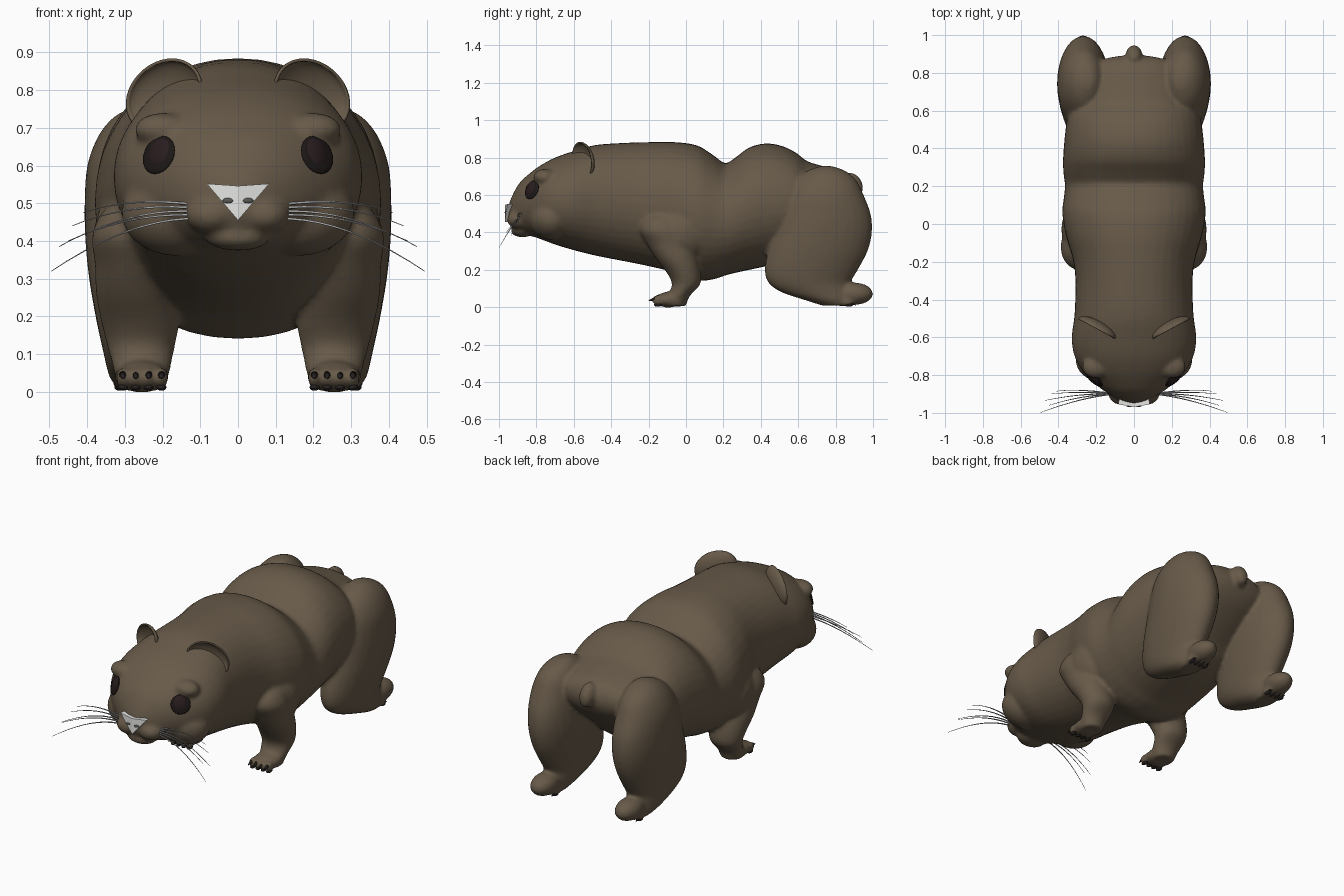
import bpy, bmesh, math
from mathutils import Vector, Matrix, Euler
from mathutils.bvhtree import BVHTree

cube = bpy.data.objects.get("Cube")
if cube:
    bpy.data.objects.remove(cube, do_unlink=True)


def material(name, r, g, b):
    m = bpy.data.materials.new(name)
    m.use_nodes = True
    m.diffuse_color = (r, g, b, 1)
    bsdf = m.node_tree.nodes["Principled BSDF"]
    bsdf.inputs["Base Color"].default_value = (r, g, b, 1)
    bsdf.inputs["Roughness"].default_value = 0.8
    return m


FUR = material("brown fur", 0.136, 0.102, 0.066)
EYE = material("dark brown eye", 0.022, 0.012, 0.013)
RIM = material("black eye rim", 0.012, 0.009, 0.008)
NOSE = material("pale grey nose", 0.78, 0.78, 0.76)
NOSTRIL = material("grey nostril", 0.1, 0.1, 0.09)
WHISKER = material("whisker grey", 0.42, 0.42, 0.42)
CLAW = material("dark claw", 0.02, 0.016, 0.015)


def finish(name, bm, mat, smooth=True):
    """Turn a bmesh into a named, coloured object."""
    bmesh.ops.recalc_face_normals(bm, faces=bm.faces)
    for f in bm.faces:
        f.smooth = smooth
    mesh = bpy.data.meshes.new(name)
    bm.to_mesh(mesh)
    bm.free()
    mesh.materials.append(mat)
    ob = bpy.data.objects.new(name, mesh)
    bpy.context.collection.objects.link(ob)
    return ob


def mirror(ob):
    mod = ob.modifiers.new("Mirror", "MIRROR")
    mod.use_mirror_merge = False


def spline(a, b, c, d, t):
    """Catmull-Rom blend between b and c."""
    return 0.5 * (2 * b + (c - a) * t + (2 * a - 5 * b + 4 * c - d) * t * t
                  + (3 * b - a - 3 * c + d) * t ** 3)


def loft(bm, stations, axis, fullness=2.0, sides=40, steps=4):
    """Skin superellipses (t, u, v, ru, rv) stacked along y or z."""
    n = len(stations)
    rows = []
    for i in range(n - 1):
        quad = [stations[max(0, min(n - 1, i + k))] for k in (-1, 0, 1, 2)]
        for j in range(steps):
            rows.append([spline(*p, j / steps) for p in zip(*quad)])
    rows.append(stations[-1])
    rings = []
    for t, u, v, ru, rv in rows:
        ring = []
        for k in range(sides):
            a = math.tau * k / sides
            c, s = [math.copysign(abs(w) ** (2 / fullness), w) for w in (math.cos(a), math.sin(a))]
            p, q = u + ru * c, v + rv * s
            ring.append(bm.verts.new((p, t, q) if axis == "y" else (p, q, t)))
        rings.append(ring)
    for r0, r1 in zip(rings, rings[1:]):
        for k in range(sides):
            m = (k + 1) % sides
            bm.faces.new((r0[k], r0[m], r1[m], r1[k]))
    bm.faces.new(rings[0])
    bm.faces.new(rings[-1])


def ball(bm, centre, radii, rot=None):
    r = rot or Matrix.Identity(4)
    bmesh.ops.create_uvsphere(
        bm, u_segments=24, v_segments=14, radius=1,
        matrix=Matrix.Translation(centre) @ r @ Matrix.Diagonal((*radii, 1)))


# Trunk and head outline: y, top, bottom, half width
TRUNK = [
    (-.95, .54, .47, .03), (-.93, .595, .43, .08), (-.89, .665, .405, .15),
    (-.84, .712, .385, .213), (-.78, .757, .365, .27), (-.70, .80, .335, .315),
    (-.60, .835, .305, .33), (-.48, .868, .275, .315), (-.3, .88, .24, .31),
    (-.18, .883, .215, .325), (-.06, .883, .185, .36), (.06, .865, .142, .38),
    (.15, .81, .15, .37), (.21, .77, .17, .366), (.27, .805, .185, .374),
    (.34, .855, .2, .376), (.43, .876, .22, .37), (.52, .86, .25, .36),
    (.59, .825, .29, .345), (.65, .78, .35, .31), (.75, .75, .43, .27),
    (.83, .725, .5, .22), (.87, .69, .55, .17), (.89, .65, .59, .08)]

# Limb sections: height, centre x, centre y, radius x, radius y
FRONT_LEG = [
    (.5, .29, -.12, .04, .05), (.47, .29, -.125, .075, .095), (.41, .288, -.125, .1, .12),
    (.34, .28, -.09, .1, .12), (.26, .275, -.05, .102, .11), (.18, .26, -.01, .102, .09),
    (.12, .257, 0, .09, .075), (.06, .255, -.04, .076, .06), (.005, .255, -.06, .06, .06)]
HIND_LEG = [
    (.755, .25, .75, .03, .03), (.73, .258, .75, .07, .1), (.68, .265, .75, .105, .16),
    (.6, .27, .745, .13, .205), (.5, .27, .745, .137, .243), (.4, .268, .733, .137, .262),
    (.3, .267, .705, .128, .267), (.2, .265, .67, .113, .25), (.13, .265, .66, .098, .22),
    (.08, .267, .7, .085, .19), (.04, .27, .76, .072, .13), (.008, .27, .81, .05, .08)]
FRONT_TOES = [.203, .237, .271, .305]
HIND_TOES = [.225, .255, .285, .315]

# Body: overlapping masses fused into one soft skin
bm = bmesh.new()
loft(bm, [(y, 0, (t + b) / 2, w, (t - b) / 2) for y, t, b, w in TRUNK], "y", 2.12)
bmesh.ops.recalc_face_normals(bm, faces=bm.faces)
head_surface = BVHTree.FromBMesh(bm)
ball(bm, (0, -.875, .408), (.085, .062, .034))                     # chin
ball(bm, (0, .893, .655), (.044, .05, .07), Matrix.Rotation(.5, 4, "X"))  # tail
for s in (1, -1):
    for leg in (FRONT_LEG, HIND_LEG):
        loft(bm, [(z, s * x, y, rx, ry) for z, x, y, rx, ry in leg], "z", sides=28)
    ball(bm, (s * .07, -.892, .468), (.068, .066, .05))            # muzzle
    ball(bm, (s * .16, -.72, .475), (.15, .12, .115))              # cheek
    ball(bm, (s * .2, -.757, .695), (.075, .06, .045))             # brow
    ball(bm, (s * .26, -.03, .4), (.125, .17, .16))                # shoulder
    ball(bm, (s * .255, -.095, .04), (.074, .07, .042))            # front paw
    ball(bm, (s * .27, .9, .072), (.068, .101, .06))               # hind foot
    for x in FRONT_TOES:
        ball(bm, (s * x, -.148, .037), (.019, .036, .03))
    for x in HIND_TOES:
        ball(bm, (s * x, .86, .026), (.018, .04, .022))
body = finish("body", bm, FUR)
remesh = body.modifiers.new("Fuse", "REMESH")
remesh.mode = "VOXEL"
remesh.voxel_size = 0.01
remesh.use_smooth_shade = True
soften = body.modifiers.new("Soften", "SMOOTH")
soften.factor = 0.5
soften.iterations = 10

# Ears: thin cups open to the front
bm = bmesh.new()
bmesh.ops.create_uvsphere(bm, u_segments=32, v_segments=20, radius=1)
bmesh.ops.delete(bm, geom=[v for v in bm.verts if v.co.y < -.01], context="VERTS")
turn = Euler((0, math.radians(29), math.radians(28))).to_matrix().to_4x4()
bm.transform(Matrix.Translation((.197, -.555, .785)) @ turn
             @ Matrix.Diagonal((.12, .045, .092, 1)))
ears = finish("ears", bm, FUR)
shell = ears.modifiers.new("Thickness", "SOLIDIFY")
shell.thickness = 0.008
mirror(ears)

# Eyes: dark balls in black rims, laid on the head surface
hit, normal, _, _ = head_surface.ray_cast(Vector((.21, -2, .628)), Vector((0, 1, 0)))
if normal.y > 0:
    normal = -normal
lay = normal.to_track_quat("Z", "Y").to_matrix().to_4x4()
inward = Vector((-.005, 0, .004))
for name, mat, radii, centre in (("eye_rims", RIM, (.053, .053, .011), hit),
                                 ("eyes", EYE, (.04, .045, .017), hit + inward)):
    bm = bmesh.new()
    ball(bm, centre, radii, lay)
    mirror(finish(name, bm, mat))

# Nose: a downward triangular pad with a slight central ridge
bm = bmesh.new()
outline = [(-.083, .552, -.955), (0, .546, -.969), (.083, .552, -.955), (0, .455, -.969)]
front = [bm.verts.new((x, y, z)) for x, z, y in outline]
back = [bm.verts.new((x * .95, -.922, z)) for x, z, y in outline]
bm.faces.new((front[0], front[1], front[3]))
bm.faces.new((front[1], front[2], front[3]))
bm.faces.new(back)
for i in range(4):
    j = (i + 1) % 4
    bm.faces.new((front[i], front[j], back[j], back[i]))
finish("nose", bm, NOSE, False)

bm = bmesh.new()
ball(bm, (.027, -.965, .507), (.014, .004, .007), Matrix.Rotation(.17, 4, "Z"))
mirror(finish("nostrils", bm, NOSTRIL))

# Claws and toe pads on all four feet
for name, toes, y, z, tilt, pad_y in (("front", FRONT_TOES, -.183, .04, 105, -.15),
                                      ("hind", HIND_TOES, .893, .018, -115, .87)):
    claws, pads = bmesh.new(), bmesh.new()
    for x in toes:
        bmesh.ops.create_cone(
            claws, cap_ends=True, segments=10, radius1=.011, radius2=.001, depth=.034,
            matrix=Matrix.Translation((x, y, z)) @ Matrix.Rotation(math.radians(tilt), 4, "X"))
        ball(pads, (x, pad_y, .012), (.013, .022, .009))
    mirror(finish(name + "_claws", claws, CLAW))
    mirror(finish(name + "_toe_pads", pads, CLAW))

# Whiskers: fine drooping curves fanning from the muzzle
curve = bpy.data.curves.new("whiskers", "CURVE")
curve.dimensions = "3D"
curve.bevel_depth = 0.004
curve.bevel_resolution = 1
ENDS = [(.41, -.885, .475), (.44, -.9, .44), (.475, -.935, .385), (.45, -.96, .4), (.495, -.998, .32)]
for s in (1, -1):
    for i, end in enumerate(ENDS):
        a = Vector((.105, -.9, .495 - i * .009))
        b = Vector((.28, -.87 - i * .012, .52 - i * .014))
        c = Vector(end)
        line = curve.splines.new("POLY")
        line.points.add(10)
        for k, point in enumerate(line.points):
            t = k / 10
            p = a * (1 - t) ** 2 + b * 2 * t * (1 - t) + c * t * t
            point.co = (s * p.x, p.y, p.z, 1)
            point.radius = 1 - .75 * t
curve.materials.append(WHISKER)
bpy.context.collection.objects.link(bpy.data.objects.new("whiskers", curve))
